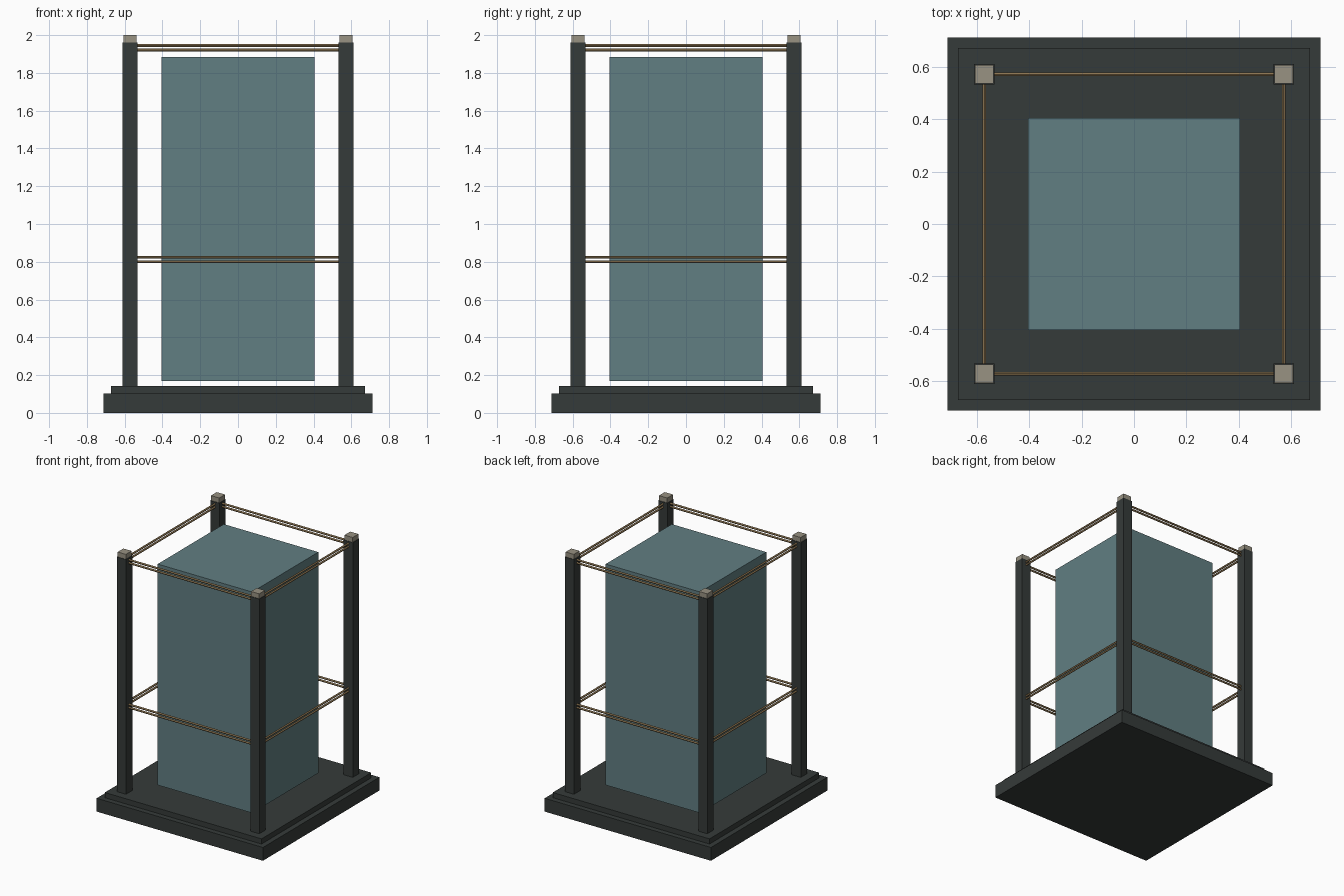
import bpy
from math import pi

cube = bpy.data.objects.get("Cube")
if cube:
    bpy.data.objects.remove(cube, do_unlink=True)


def material(name, r, g, b):
    m = bpy.data.materials.new(name)
    m.use_nodes = True
    m.diffuse_color = (r, g, b, 1)
    m.node_tree.nodes["Principled BSDF"].inputs["Base Color"].default_value = (r, g, b, 1)
    return m


dark = material("dark slate", 0.036, 0.043, 0.041)
teal = material("muted teal", 0.12, 0.209, 0.223)
bronze = material("bronze", 0.254, 0.171, 0.08)
stone = material("pale stone", 0.314, 0.287, 0.223)


def finish(name, mat):
    obj = bpy.context.object
    obj.name = name
    obj.data.materials.append(mat)
    return obj


def block(name, mat, half, bottom, top, x=0, y=0):
    """Square block with the given half width between two heights."""
    bpy.ops.mesh.primitive_cube_add(size=1, location=(x, y, (bottom + top) / 2))
    obj = finish(name, mat)
    obj.scale = (half * 2, half * 2, top - bottom)
    return obj


def rod(name, x, y, z, along_x):
    """Slim round rod spanning two neighbouring posts."""
    rotation = (0, pi / 2, 0) if along_x else (pi / 2, 0, 0)
    bpy.ops.mesh.primitive_cylinder_add(vertices=12, radius=0.0075, depth=2 * POST,
                                        location=(x, y, z), rotation=rotation)
    finish(name, bronze)
    bpy.ops.object.shade_smooth_by_angle()


POST = 0.572

# Stepped plinth and floating central block
block("lower_plinth", dark, 0.713, 0, 0.103)
block("upper_plinth", dark, 0.672, 0.103, 0.143)
block("central_block", teal, 0.405, 0.17, 1.883)

# Corner posts with caps
for fb, sy in (("front", -1), ("back", 1)):
    for lr, sx in (("right", -1), ("left", 1)):
        x, y = sx * POST, sy * POST
        block(f"{fb}_{lr}_post", dark, 0.039, 0.143, 1.962, x, y)
        block(f"{fb}_{lr}_cap", stone, 0.035, 1.962, 2, x, y)

# Paired rails at mid height and at the top
for level, z in (("middle", 0.812), ("top", 1.933)):
    for pair, dz in (("lower", -0.012), ("upper", 0.012)):
        for side, s in (("front", -1), ("back", 1)):
            rod(f"{side}_{level}_{pair}_rail", 0, s * POST, z + dz, True)
        for side, s in (("right", -1), ("left", 1)):
            rod(f"{side}_{level}_{pair}_rail", s * POST, 0, z + dz, False)
